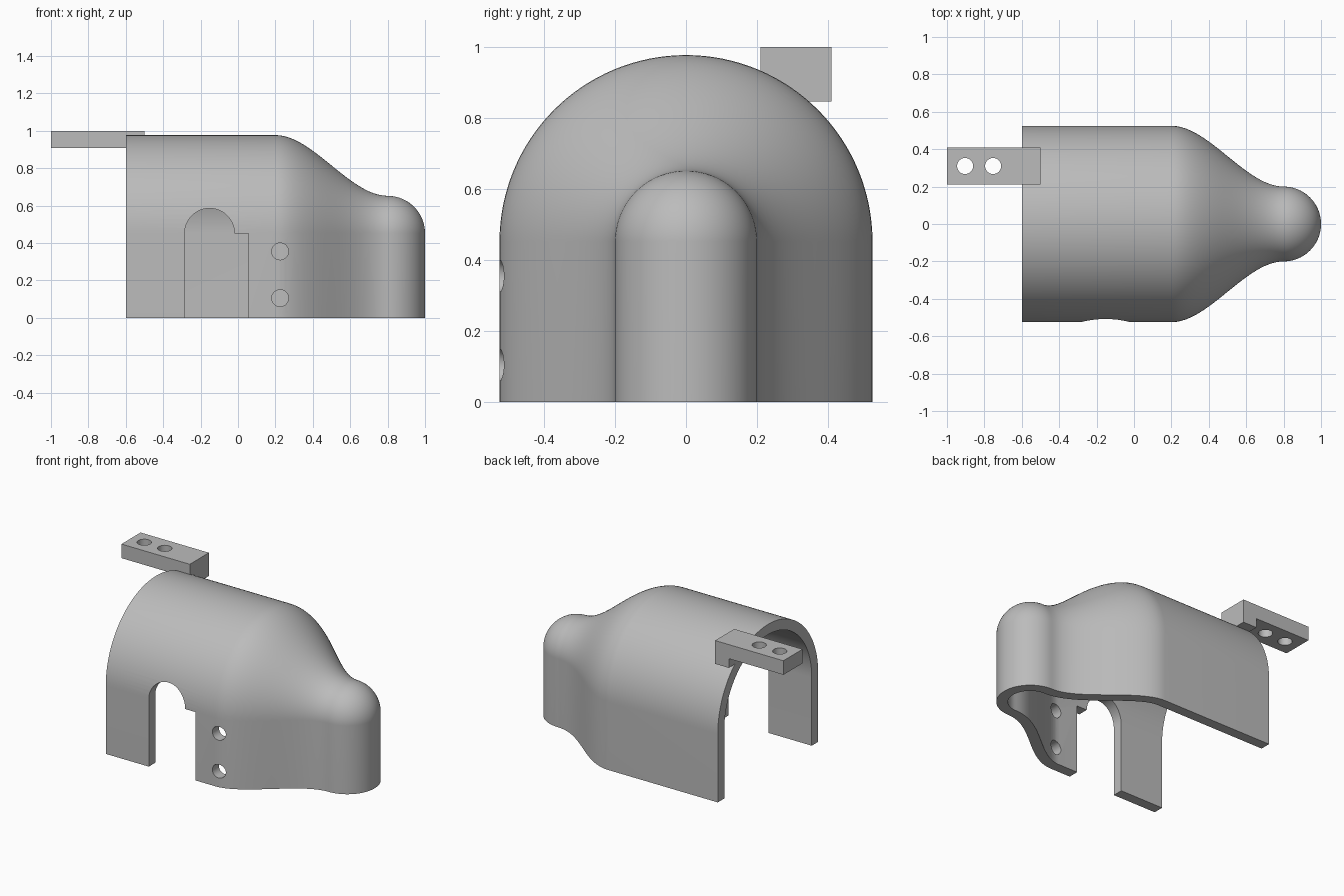
import bpy, bmesh
from math import sin, cos, pi, radians
from mathutils import Vector

cube = bpy.data.objects.get("Cube")
if cube:
    bpy.data.objects.remove(cube, do_unlink=True)

grey = bpy.data.materials.new("plain grey")
grey.use_nodes = True
grey.diffuse_color = (0.5, 0.5, 0.5, 1)
grey.node_tree.nodes["Principled BSDF"].inputs["Base Color"].default_value = (0.5, 0.5, 0.5, 1)

BODY_R, NOSE_R = 0.525, 0.2      # arch radii of the body and the nose
AXIS_Z = 0.452                   # height where the straight walls meet the arch
WALL = 0.068
BACK_X, SHOULDER_X, NOSE_X = -0.6, 0.2, 0.8


def new_object(name, bm):
    mesh = bpy.data.meshes.new(name)
    bm.to_mesh(mesh)
    bm.free()
    mesh.materials.append(grey)
    obj = bpy.data.objects.new(name, mesh)
    bpy.context.collection.objects.link(obj)
    return obj


def prism(name, outline, start, depth):
    """Extrude a closed outline of 3D points along depth."""
    bm = bmesh.new()
    start = Vector(start)
    face = bm.faces.new([bm.verts.new(Vector(p) + start) for p in outline])
    moved = bmesh.ops.extrude_face_region(bm, geom=[face])["geom"]
    bmesh.ops.translate(bm, vec=depth, verts=[v for v in moved if isinstance(v, bmesh.types.BMVert)])
    bmesh.ops.recalc_face_normals(bm, faces=bm.faces)
    return new_object(name, bm)


def arc(radius, first, last, steps):
    angles = [first + (last - first) * i / steps for i in range(steps + 1)]
    return [(radius * cos(a), radius * sin(a)) for a in angles]


def apply(obj, mod):
    bpy.context.view_layer.objects.active = obj
    bpy.ops.object.modifier_apply(modifier=mod.name)


def cut(obj, cutter):
    cutter.hide_render = True
    mod = obj.modifiers.new("cut", 'BOOLEAN')
    mod.operation, mod.solver, mod.object = 'DIFFERENCE', 'EXACT', cutter
    apply(obj, mod)
    bpy.data.objects.remove(cutter, do_unlink=True)


def smooth(obj):
    bpy.ops.object.select_all(action='DESELECT')
    obj.select_set(True)
    bpy.context.view_layer.objects.active = obj
    bpy.ops.object.shade_smooth_by_angle(angle=radians(30))


# Cover: arch section swept along x, narrowing over the shoulder to a round nose
profile = [(BACK_X, BODY_R)]
for i in range(25):
    t = i / 24
    ease = t * t * (3 - 2 * t)
    profile.append((SHOULDER_X + (NOSE_X - SHOULDER_X) * t, BODY_R + (NOSE_R - BODY_R) * ease))
profile += [(NOSE_X + s, r) for r, s in arc(NOSE_R, 0, pi / 2, 20)[1:]]

bm = bmesh.new()
rings = []
for x, r in profile:
    section = [(-r, 0)] + [(y, AXIS_Z + z) for y, z in arc(r, pi, 0, 64)] + [(r, 0)]
    rings.append([bm.verts.new((x, y, z)) for y, z in section])
for a, b in zip(rings, rings[1:]):
    for j in range(len(a) - 1):
        bm.faces.new((a[j], b[j], b[j + 1], a[j + 1]))
bmesh.ops.remove_doubles(bm, verts=bm.verts, dist=1e-5)
cover = new_object("cover_shell", bm)
solid = cover.modifiers.new("wall", 'SOLIDIFY')
solid.thickness, solid.offset, solid.use_even_offset = WALL, -1, True
apply(cover, solid)

# Arched opening with a square step, through the front wall only
arch = [(x - 0.152, 0, z + AXIS_Z) for x, z in arc(0.133, 0, pi, 32)]
outline = [(-0.285, 0, -0.1), (0.055, 0, -0.1), (0.055, 0, AXIS_Z)] + arch
cut(cover, prism("opening_cutter", outline, (0, -0.7, 0), (0, 0.4, 0)))

# Two screw holes in the front wall
for z in (0.105, 0.355):
    circle = [(x, 0, h) for x, h in arc(0.045, 0, 2 * pi, 32)[:-1]]
    cut(cover, prism("screw_cutter", circle, (0.225, -0.7, z), (0, 0.4, 0)))
smooth(cover)

# Mounting bracket with a foot resting on the cover
side = [(-1, 0, 0.907), (BACK_X, 0, 0.907), (BACK_X, 0, 0.846),
        (-0.5, 0, 0.846), (-0.5, 0, 1), (-1, 0, 1)]
bracket = prism("mounting_bracket", side, (0, 0.21, 0), (0, 0.2, 0))
for x in (-0.903, -0.753):
    circle = [(h, y, 0) for h, y in arc(0.043, 0, 2 * pi, 32)[:-1]]
    cut(bracket, prism("bolt_cutter", circle, (x, 0.31, 0.7), (0, 0, 0.5)))
smooth(bracket)
